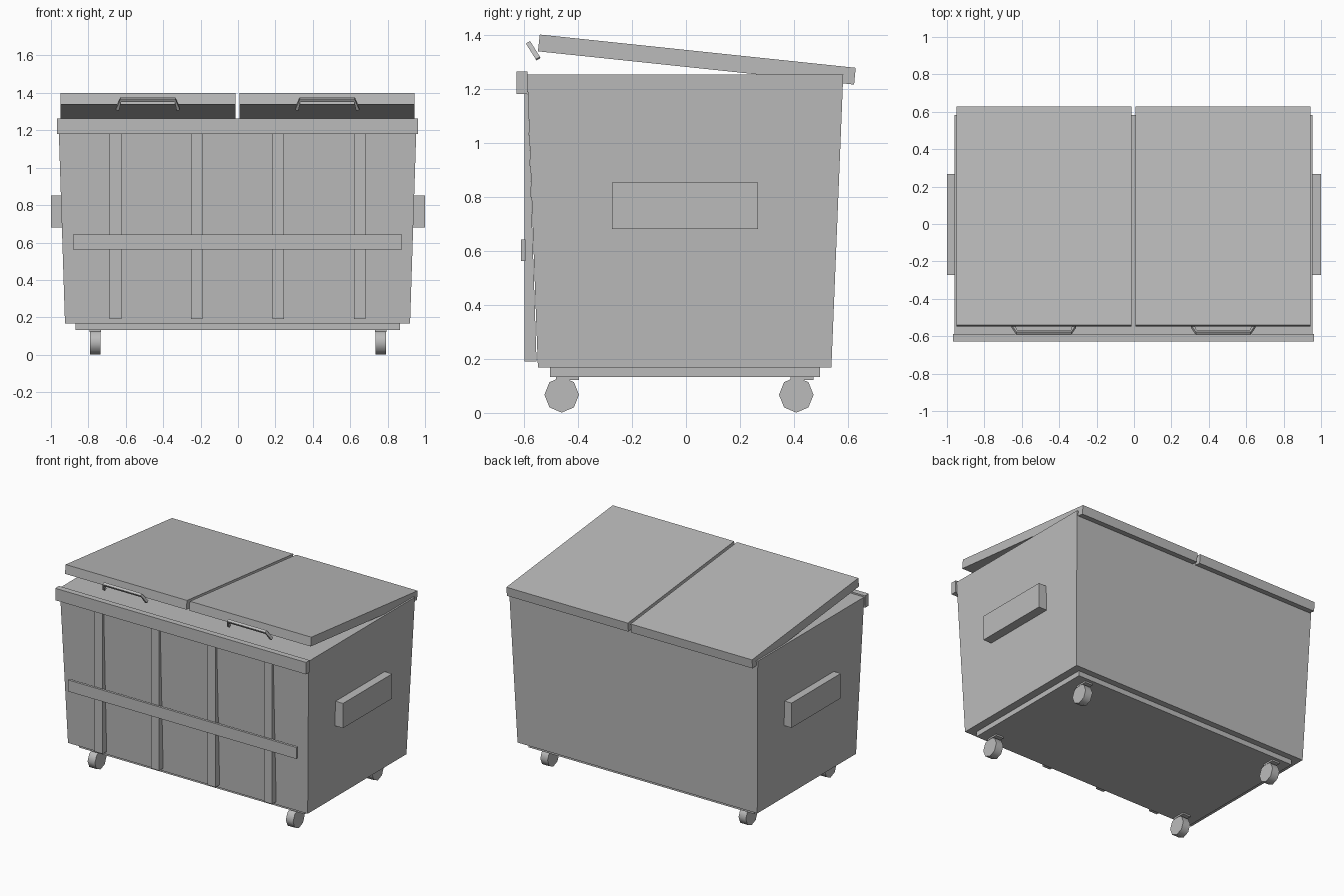
import bpy, bmesh, math
from mathutils import Vector

if "Cube" in bpy.data.objects:
    bpy.data.objects.remove(bpy.data.objects["Cube"])

grey = bpy.data.materials.new("grey_metal")
grey.diffuse_color = (0.5, 0.5, 0.5, 1)
grey.use_nodes = True
grey.node_tree.nodes["Principled BSDF"].inputs["Base Color"].default_value = grey.diffuse_color


def finish(name, bm):
    bmesh.ops.recalc_face_normals(bm, faces=bm.faces)
    me = bpy.data.meshes.new(name)
    bm.to_mesh(me)
    bm.free()
    me.materials.append(grey)
    ob = bpy.data.objects.new(name, me)
    bpy.context.collection.objects.link(ob)
    return ob


def prism(name, x0, x1, profile):
    """Extrude a (y, z) profile along x."""
    bm = bmesh.new()
    face = bm.faces.new([bm.verts.new((x0, y, z)) for y, z in profile])
    ext = bmesh.ops.extrude_face_region(bm, geom=[face])
    verts = [g for g in ext["geom"] if isinstance(g, bmesh.types.BMVert)]
    bmesh.ops.translate(bm, verts=verts, vec=(x1 - x0, 0, 0))
    return finish(name, bm)


def box(name, x0, x1, y0, y1, z0, z1):
    return prism(name, x0, x1, [(y0, z0), (y1, z0), (y1, z1), (y0, z1)])


def sweep(name, path, side, half):
    """Square bar along a path, 'side' being the normal of the path's plane."""
    bm = bmesh.new()
    pts = [Vector(p) for p in path]
    rings = []
    for i, p in enumerate(pts):
        t = (pts[min(i + 1, len(pts) - 1)] - pts[max(i - 1, 0)]).normalized()
        n = side.cross(t).normalized()
        rings.append([bm.verts.new(p + half * (a * n + b * side))
                      for a, b in ((-1, -1), (1, -1), (1, 1), (-1, 1))])
    for r, s in zip(rings, rings[1:]):
        for k in range(4):
            bm.faces.new((r[k], r[(k + 1) % 4], s[(k + 1) % 4], s[k]))
    bm.faces.new(rings[0])
    bm.faces.new(rings[-1])
    return finish(name, bm)


# Tapered container body
bm = bmesh.new()
low = [bm.verts.new(p) for p in ((-.925, -.548, .168), (.92, -.548, .168), (.92, .538, .168), (-.925, .538, .168))]
top = [bm.verts.new(p) for p in ((-.96, -.588, 1.253), (.955, -.588, 1.253), (.955, .582, 1.253), (-.96, .582, 1.253))]
bm.faces.new(low)
bm.faces.new(top)
for k in range(4):
    bm.faces.new((low[k], low[(k + 1) % 4], top[(k + 1) % 4], top[k]))
finish("body", bm)

# Base plate, front rim and front bumper rail
box("base_plate", -.87, .865, -.503, .495, .133, .168)
box("front_rim", -.967, .963, -.628, -.587, 1.18, 1.263)
box("front_rail", -.882, .878, -.611, -.594, .562, .642)

# Vertical stiffening ribs
for i, x in enumerate((-.655, -.22, .215, .65)):
    prism(f"front_rib_{i + 1}", x - .031, x + .031,
          [(-.597, .19), (-.553, .19), (-.585, 1.18), (-.597, 1.18)])

# Side lifting pockets
box("side_pocket_left", -1, -.93, -.273, .267, .68, .852)
box("side_pocket_right", .93, 1, -.273, .267, .68, .852)

# Tilted lids and their handles
lid = [(-.548, 1.338), (.622, 1.215), (.628, 1.277), (-.541, 1.4)]
for name, x0, x1, cx in (("left", -.948, -.014, -.482), ("right", .008, .943, .477)):
    prism(f"lid_{name}", x0, x1, lid)
    path = [(cx + dx, y, z) for dx, y, z in
            ((-.163, -.547, 1.311), (-.145, -.58, 1.364), (.145, -.58, 1.364), (.163, -.547, 1.311))]
    sweep(f"lid_handle_{name}", path, Vector((0, .85, .53)).normalized(), .009)

# Casters: mounting plate and eight-sided wheel at each corner
for sx, xn in ((-1, "left"), (1, "right")):
    for y, yn in ((-.46, "front"), (.408, "back")):
        cx = sx * .763
        box(f"caster_plate_{yn}_{xn}", cx - .03, cx + .03, y - .022, y + .064, .122, .135)
        wheel = [(y + .064 * math.cos(k * math.pi / 4), .067 + .066 * math.sin(k * math.pi / 4)) for k in range(8)]
        ob = prism(f"wheel_{yn}_{xn}", cx - .028, cx + .028, wheel)
        bpy.ops.object.select_all(action="DESELECT")
        ob.select_set(True)
        bpy.context.view_layer.objects.active = ob
        bpy.ops.object.shade_smooth_by_angle(angle=math.radians(50))
